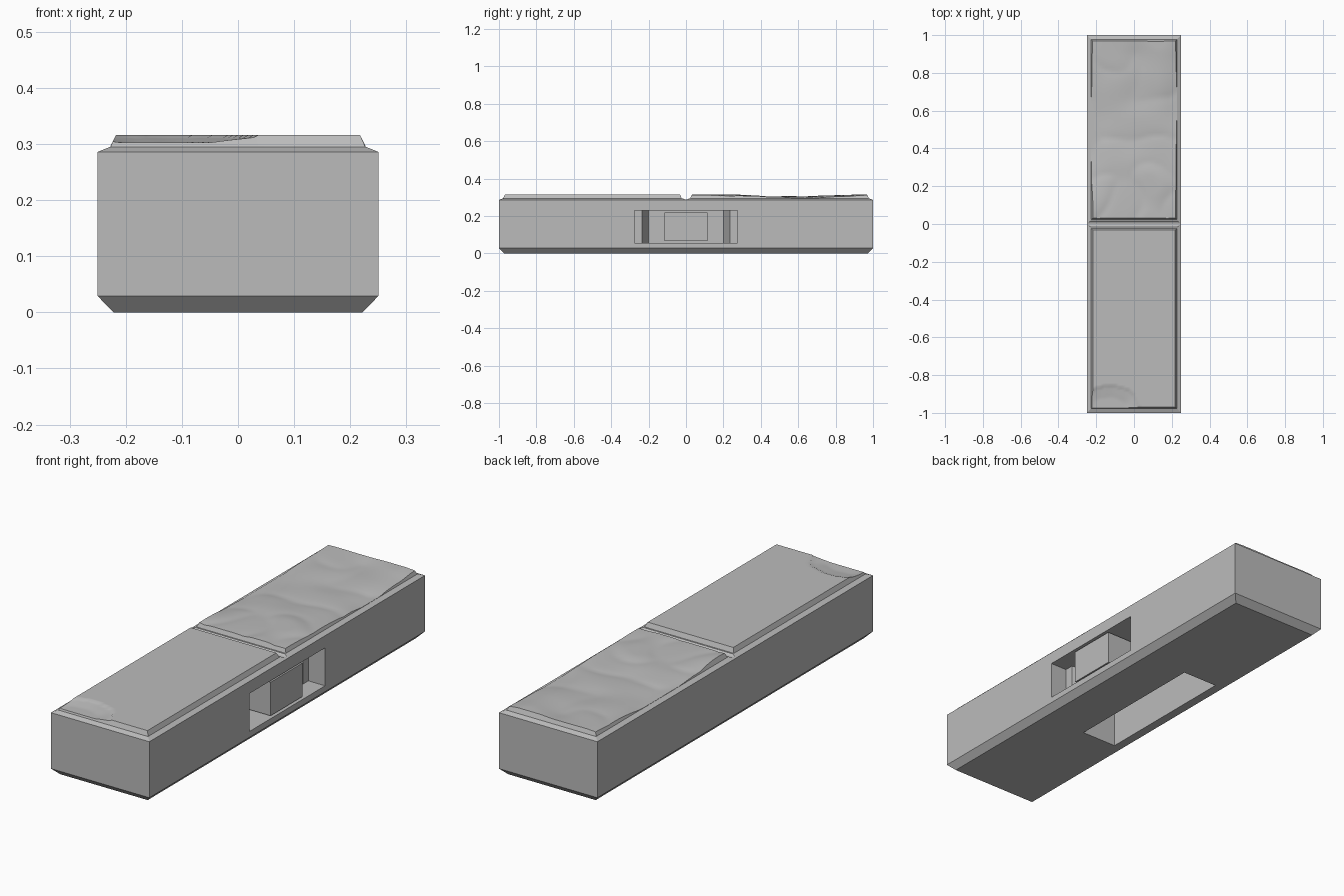
import bpy, bmesh, math
from mathutils import Vector, noise

old = bpy.data.objects.get("Cube")
if old:
    bpy.data.objects.remove(old, do_unlink=True)

stone = bpy.data.materials.new("stone_grey")
stone.use_nodes = True
GREY = (0.5, 0.5, 0.5, 1)
stone.diffuse_color = GREY
stone.node_tree.nodes["Principled BSDF"].inputs["Base Color"].default_value = GREY


def finish(name, bm):
    bmesh.ops.recalc_face_normals(bm, faces=bm.faces)
    mesh = bpy.data.meshes.new(name)
    bm.to_mesh(mesh)
    bm.free()
    obj = bpy.data.objects.new(name, mesh)
    bpy.context.collection.objects.link(obj)
    mesh.materials.append(stone)
    return obj


def loft(name, rings):
    """Join matching rings of points and cap both ends."""
    bm = bmesh.new()
    loops = [[bm.verts.new(p) for p in ring] for ring in rings]
    for a, b in zip(loops, loops[1:]):
        for i in range(len(a)):
            j = (i + 1) % len(a)
            bm.faces.new((a[i], a[j], b[j], b[i]))
    bm.faces.new(loops[0])
    bm.faces.new(loops[-1])
    return finish(name, bm)


def rect(hx, hy, z):
    return [(-hx, -hy, z), (hx, -hy, z), (hx, hy, z), (-hx, hy, z)]


def side_rect(x, hy, z0, z1):
    return [(x, -hy, z0), (x, hy, z0), (x, hy, z1), (x, -hy, z1)]


def cut(target, cutters):
    for c in cutters:
        c.hide_render = True
        mod = target.modifiers.new(c.name, 'BOOLEAN')
        mod.operation = 'DIFFERENCE'
        mod.solver = 'EXACT'
        mod.object = c
    bpy.context.view_layer.update()
    graph = bpy.context.evaluated_depsgraph_get()
    mesh = bpy.data.meshes.new_from_object(target.evaluated_get(graph))
    target.modifiers.clear()
    target.data = mesh
    for c in cutters:
        bpy.data.objects.remove(c, do_unlink=True)


# Chamfered base block
base = loft("base", [rect(.222, .972, 0), rect(.25, 1, .029),
                     rect(.25, 1, .286), rect(.228, .978, .295)])

# Clip socket in the side, underside slot and rounded centre groove
socket_mouth = loft("socket_mouth", [side_rect(.165, .275, .056, .23),
                                     side_rect(.3, .275, .056, .23)])
socket_throat = loft("socket_throat", [side_rect(.05, .2, .056, .23),
                                       side_rect(.17, .236, .056, .23)])
slot = loft("underside_slot", [[(x - .09, y, z) for x, y, z in rect(.09, .35, h)]
                               for h in (-.05, .23)])
arc = [math.tau * i / 16 for i in range(16)]
groove = loft("centre_groove", [[(x, .02 * math.cos(a), .308 + .02 * math.sin(a)) for a in arc]
                                for x in (-.4, .4)])
cut(base, [socket_mouth, socket_throat, slot, groove])

# Block in the middle of the socket
loft("socket_block", [side_rect(.04, .115, .066, .22), side_rect(.246, .115, .066, .22)])

TOP, FOOT = .316, .295


def bump(v, centre, width):
    return math.exp(-((v - centre) / width) ** 2)


def worn(x, y):
    """Broad hollow with ripples and edges eroded in places."""
    p = Vector((x * 5, y * 5, 0))
    h = .317 - .011 * bump(y, .56, .27)
    h += .006 * noise.noise(p) - .006 * (1 - abs(noise.noise(p * .9 + Vector((3, 7, 2))))) ** 4
    h -= .014 * bump(x, -.23, .07) * bump(y, .45, .24)
    h -= .012 * bump(x, .23, .06) * bump(y, .65, .17)
    return min(TOP, max(FOOT + .001, h))


def chipped(x, y):
    """Flat slab with one broken corner."""
    ragged = .035 * noise.noise(Vector((x * 14, y * 14, 1)))
    reach = math.hypot((x + .13) / .16, (y + .98) / .12) + ragged * 4
    if reach > 1:
        return TOP
    return TOP - min(.013, .004 + .02 * (1 - reach))


def slab(name, centre, height, nx, ny):
    bm = bmesh.new()
    bmesh.ops.create_grid(bm, x_segments=nx, y_segments=ny, size=1)
    rim = [e for e in bm.edges if e.is_boundary]
    sides = [(v, v.co.copy()) for v in bm.verts]
    skirt = bmesh.ops.extrude_edge_only(bm, edges=rim)["geom"]
    low = [v for v in skirt if isinstance(v, bmesh.types.BMVert)]
    for v in low:
        v.co = (v.co.x * .228, centre + v.co.y * .478, FOOT - .002)
    # Side walls lean in as they rise
    for v, uv in sides:
        z = height(uv.x * .22, centre + uv.y * .47)
        lean = .5 * (z - FOOT)
        v.co = (uv.x * (.228 - lean), centre + uv.y * (.478 - lean), z)
    obj = finish(name, bm)
    bpy.ops.object.select_all(action='DESELECT')
    obj.select_set(True)
    bpy.context.view_layer.objects.active = obj
    bpy.ops.object.shade_smooth_by_angle(angle=math.radians(25))


slab("front_slab", -.5, chipped, 48, 96)
slab("rear_slab", .5, worn, 30, 60)
